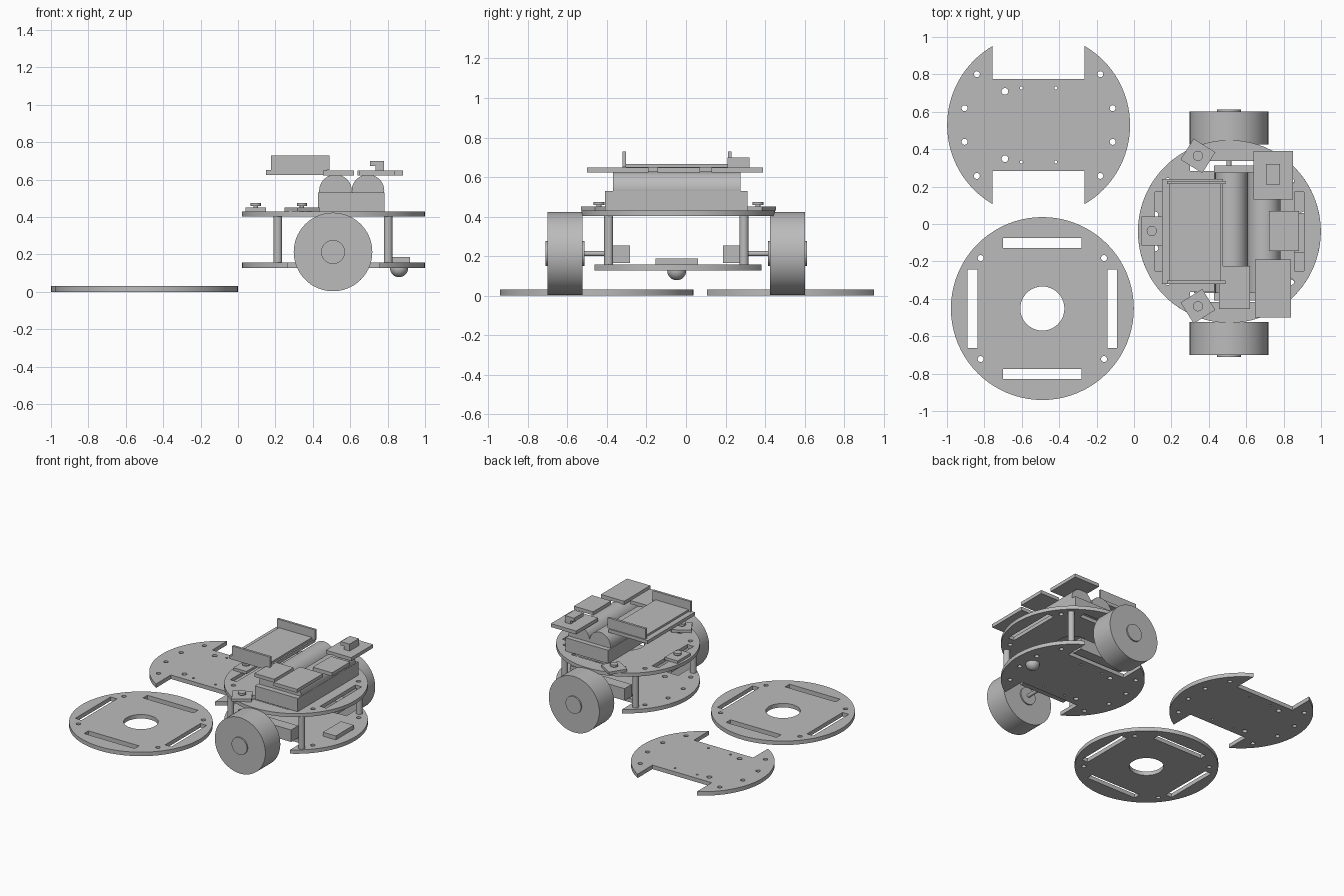
import bpy, bmesh, math
from mathutils import Matrix

cube = bpy.data.objects.get("Cube")
if cube:
    bpy.data.objects.remove(cube, do_unlink=True)

grey = bpy.data.materials.new("plain_grey")
COLOUR = (0.5, 0.5, 0.5, 1)
grey.use_nodes = True
grey.diffuse_color = COLOUR
grey.node_tree.nodes["Principled BSDF"].inputs["Base Color"].default_value = COLOUR

R = 0.489          # plate radius
CX, CY = 0.51, -0.04   # robot centre


def finish(name, mesh, smooth=False):
    mesh.materials.clear()
    mesh.materials.append(grey)
    ob = bpy.data.objects.new(name, mesh)
    bpy.context.collection.objects.link(ob)
    if smooth:
        bpy.ops.object.select_all(action='DESELECT')
        ob.select_set(True)
        bpy.context.view_layer.objects.active = ob
        bpy.ops.object.shade_smooth_by_angle(angle=math.radians(35))
    return ob


def from_bmesh(name, bm, smooth=False):
    mesh = bpy.data.meshes.new(name)
    bm.to_mesh(mesh)
    bm.free()
    return finish(name, mesh, smooth)


def box(name, x, y, z, turn=0):
    """Box from (min, max) ranges, turned about its own centre."""
    bm = bmesh.new()
    bmesh.ops.create_cube(bm, size=1)
    size = [b - a for a, b in (x, y, z)]
    mid = [(a + b) / 2 for a, b in (x, y, z)]
    m = Matrix.Translation(mid) @ Matrix.Rotation(math.radians(turn), 4, 'Z') @ Matrix.Diagonal((*size, 1))
    bmesh.ops.transform(bm, matrix=m, verts=bm.verts)
    return from_bmesh(name, bm)


def cylinder(name, centre, r, length, axis='Z', sides=48):
    bm = bmesh.new()
    bmesh.ops.create_cone(bm, cap_ends=True, segments=sides, radius1=r, radius2=r, depth=length)
    turn = Matrix.Rotation(math.pi / 2, 4, 'X') if axis == 'Y' else Matrix()
    bmesh.ops.transform(bm, matrix=Matrix.Translation(centre) @ turn, verts=bm.verts)
    return from_bmesh(name, bm, sides > 8)


def arc(r, a0, a1, n, cx=0, cy=0):
    return [(cx + r * math.cos(math.radians(a0 + (a1 - a0) * i / n)),
             cy + r * math.sin(math.radians(a0 + (a1 - a0) * i / n))) for i in range(n + 1)]


def circle(cx, cy, r, n=16):
    return arc(r, 0, 360, n, cx, cy)[:-1]


def rect(cx, cy, w, h):
    return [(cx - w, cy - h), (cx + w, cy - h), (cx + w, cy + h), (cx - w, cy + h)]


def plate(name, loops, x, y, z0, z1):
    """Flat plate from an outline followed by its holes."""
    cu = bpy.data.curves.new(name, 'CURVE')
    cu.dimensions = '2D'
    cu.fill_mode = 'BOTH'
    cu.extrude = (z1 - z0) / 2
    for pts in loops:
        sp = cu.splines.new('POLY')
        sp.points.add(len(pts) - 1)
        for p, (px, py) in zip(sp.points, pts):
            p.co = (px, py, 0, 1)
        sp.use_cyclic_u = True
    tmp = bpy.data.objects.new(name + "_curve", cu)
    bpy.context.collection.objects.link(tmp)
    deps = bpy.context.evaluated_depsgraph_get()
    mesh = bpy.data.meshes.new_from_object(tmp.evaluated_get(deps))
    bpy.data.objects.remove(tmp, do_unlink=True)
    bm = bmesh.new()
    bm.from_mesh(mesh)
    bmesh.ops.remove_doubles(bm, verts=bm.verts, dist=1e-5)
    bmesh.ops.recalc_face_normals(bm, faces=bm.faces)
    bmesh.ops.translate(bm, vec=(x, y, (z0 + z1) / 2), verts=bm.verts)
    return from_bmesh(name, bm, True)


# Round plate: centre hole, four slots, four bolt holes
slotted = [circle(0, 0, R, 80), circle(0, 0, 0.118, 40)]
for s in (-1, 1):
    slotted += [rect(0, s * 0.35, 0.21, 0.026), rect(s * 0.373, 0, 0.026, 0.21)]
    slotted += [circle(s * 0.33, t * 0.27, 0.016) for t in (-1, 1)]

# Plate with a wheel notch at each end
N = 0.246
a = math.degrees(math.acos(N / R))
notched = [arc(R, -a, a, 32) + [(N, N), (-N, N)] + arc(R, 180 - a, 180 + a, 32) + [(-N, -N), (N, -N)]]
for t in (-1, 1):
    for s in (-1, 1):
        notched += [circle(s * 0.33, t * 0.272, 0.016), circle(s * 0.396, t * 0.09, 0.016),
                    circle(s * 0.092, t * 0.198, 0.008)]
    notched.append(circle(-0.18, t * 0.18, 0.018))

plate("spare_notched_plate", notched, -0.51, 0.529, 0, 0.03)
plate("spare_round_plate", slotted, -0.49, -0.452, 0, 0.03)
plate("lower_plate", notched, CX, CY, 0.128, 0.157)
plate("upper_plate", slotted, CX, CY, 0.403, 0.43)

# Wheels, hubs, axles, motors and posts on both sides
for side, s in (("right", -1), ("left", 1)):
    def at(d):
        return CY - 0.009 + s * d
    cylinder(side + "_wheel", (0.508, at(0.563), 0.213), 0.21, 0.177, 'Y', 72)
    cylinder(side + "_hub", (0.508, at(0.563), 0.213), 0.064, 0.197, 'Y')
    cylinder(side + "_axle", (0.508, at(0.40), 0.213), 0.013, 0.2, 'Y', 16)
    box(side + "_motor", (0.32, 0.70), sorted((at(0.235), at(0.32))), (0.165, 0.255))
    for end, x in (("front", 0.213), ("rear", 0.803)):
        cylinder(f"{side}_{end}_post", (x, at(0.342), 0.28), 0.023, 0.25, sides=24)

# Ball caster and its mount
bm = bmesh.new()
bmesh.ops.create_uvsphere(bm, u_segments=32, v_segments=16, radius=0.048,
                          matrix=Matrix.Translation((0.861, -0.047, 0.126)))
from_bmesh("caster_ball", bm, True)
box("caster_mount", (0.813, 0.92), (-0.153, 0.06), (0.157, 0.187))

# Battery holder with two cells
box("battery_holder", (0.428, 0.783), (-0.41, 0.312), (0.43, 0.53))
for i, x in enumerate((0.521, 0.695)):
    cylinder(f"battery_{i + 1}", (x, -0.047, 0.54), 0.087, 0.646, 'Y')

# Main circuit board with upright connector strips
box("main_board", (0.15, 0.476), (-0.32, 0.24), (0.625, 0.65))
box("main_board_chip", (0.19, 0.465), (-0.305, 0.222), (0.65, 0.665))
for name, y in (("right", -0.312), ("left", 0.222)):
    box(name + "_connector_strip", (0.176, 0.49), (y - 0.009, y + 0.009), (0.65, 0.728))

# Small boards above the batteries
Z = (0.622, 0.648)
box("small_board", (0.454, 0.62), (-0.455, -0.225), Z)
box("right_board", (0.647, 0.84), (-0.50, -0.19), Z)
box("middle_board", (0.723, 0.883), (-0.145, 0.07), Z)
box("left_board", (0.64, 0.85), (0.13, 0.39), Z)
box("switch_base", (0.735, 0.78), (0.21, 0.32), (0.648, 0.68))
box("switch_top", (0.706, 0.78), (0.21, 0.32), (0.672, 0.70))

# Sensors with a screw each along the upper plate's edge
for name, x, y, w, d, turn in (("middle", 0.095, -0.037, 0.108, 0.155, 0),
                               ("left", 0.342, 0.364, 0.137, 0.132, -32),
                               ("right", 0.342, -0.44, 0.137, 0.132, 32)):
    box(name + "_sensor", (x - w / 2, x + w / 2), (y - d / 2, y + d / 2), (0.43, 0.45), turn)
    cylinder(name + "_screw", (x, y, 0.455), 0.012, 0.02, sides=16)
    cylinder(name + "_screw_head", (x, y, 0.466), 0.027, 0.016, sides=24)
